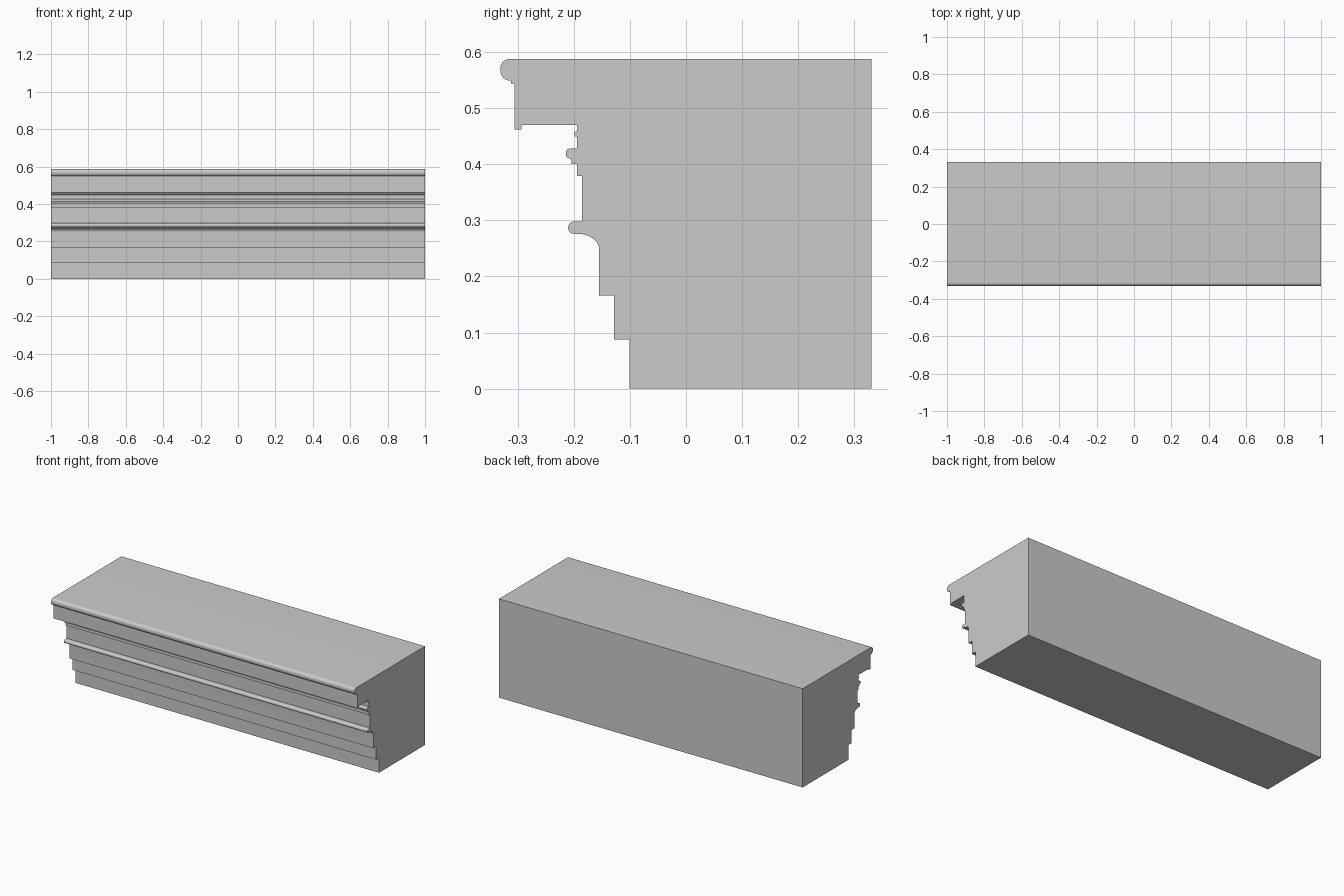
import bpy, bmesh
from math import sin, cos, radians

if "Cube" in bpy.data.objects:
    bpy.data.objects.remove(bpy.data.objects["Cube"])


def arc(cy, cz, ry, rz, a0, a1, n=10):
    """Points of an elliptical arc in the y-z plane (degrees)."""
    steps = [radians(a0 + (a1 - a0) * i / n) for i in range(n + 1)]
    return [(cy + ry * cos(a), cz + rz * sin(a)) for a in steps]


def nose(front, top, bottom, r):
    """Rounded front edge of a moulding, from top to bottom."""
    return (arc(front + r, top - r, r, r, 90, 180, 8)
            + arc(front + r, bottom + r, r, r, 180, 270, 8))


# Cornice section, from the top back corner down the front
profile = [(0.331, 0.588)]
profile += nose(-0.331, 0.588, 0.549, 0.0175)            # crowning roll
profile += [(-0.312, 0.549), (-0.312, 0.544), (-0.306, 0.544),
            (-0.306, 0.462), (-0.293, 0.462),            # corona with drip
            (-0.293, 0.4695), (-0.194, 0.4695), (-0.194, 0.459)]
profile += nose(-0.199, 0.459, 0.449, 0.004)             # small bead
profile += [(-0.194, 0.449), (-0.194, 0.428)]
profile += nose(-0.214, 0.428, 0.410, 0.0075)            # middle bead
profile += [(-0.2045, 0.410), (-0.2045, 0.400), (-0.1945, 0.400),
            (-0.1945, 0.379), (-0.185, 0.379), (-0.185, 0.298)]
profile += nose(-0.210, 0.298, 0.276, 0.0105)            # lower bead
profile += arc(-0.193, 0.249, 0.038, 0.027, 90, 0, 12)   # cove
profile += [(-0.155, 0.166), (-0.1285, 0.166), (-0.1285, 0.088),
            (-0.101, 0.088), (-0.101, 0), (0.331, 0)]    # stepped fasciae

# Extrude the section along x
bm = bmesh.new()
face = bm.faces.new([bm.verts.new((-1, y, z)) for y, z in profile])
ext = bmesh.ops.extrude_face_region(bm, geom=[face])
bmesh.ops.translate(bm, vec=(2, 0, 0),
                    verts=[v for v in ext["geom"] if isinstance(v, bmesh.types.BMVert)])
bmesh.ops.remove_doubles(bm, verts=bm.verts, dist=1e-5)
bmesh.ops.recalc_face_normals(bm, faces=bm.faces)
mesh = bpy.data.meshes.new("cornice")
bm.to_mesh(mesh)
bm.free()
cornice = bpy.data.objects.new("cornice", mesh)
bpy.context.collection.objects.link(cornice)

# Smooth rolls, crisp steps
bpy.context.view_layer.objects.active = cornice
cornice.select_set(True)
bpy.ops.object.shade_smooth_by_angle(angle=radians(30))
